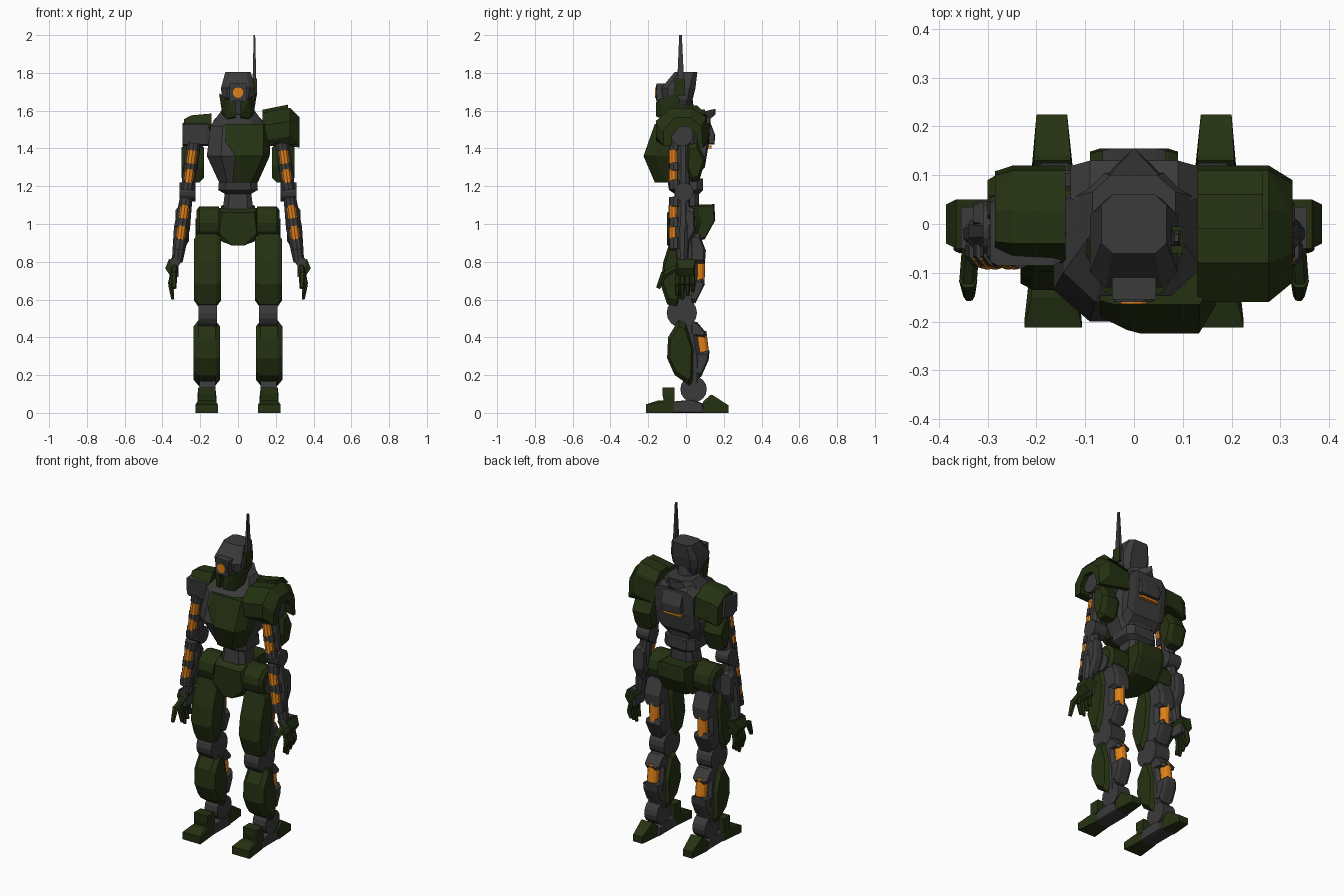
import bpy
import bmesh
import math
from mathutils import Vector

if "Cube" in bpy.data.objects:
    bpy.data.objects.remove(bpy.data.objects["Cube"], do_unlink=True)


def make_material(name, colour):
    material = bpy.data.materials.new(name)
    material.use_nodes = True
    material.diffuse_color = (*colour, 1)
    material.node_tree.nodes["Principled BSDF"].inputs["Base Color"].default_value = (*colour, 1)
    return material


GREY = make_material("dark grey", (.043, .043, .043))
GREEN = make_material("dark olive green", (.018, .031, .006))
ORANGE = make_material("orange", (.75, .22, .01))


def add_part(name, groups, material, mirror=False):
    """One object from one or more convex solids, given as point groups."""
    bm = bmesh.new()
    for points in groups:
        verts = [bm.verts.new(p) for p in points]
        result = bmesh.ops.convex_hull(bm, input=verts)
        spare = {v for v in result["geom_interior"] + result["geom_unused"]
                 if isinstance(v, bmesh.types.BMVert) and not v.link_faces}
        bmesh.ops.delete(bm, geom=list(spare), context="VERTS")
    bmesh.ops.dissolve_limit(bm, angle_limit=.02, verts=bm.verts[:], edges=bm.edges[:])
    bmesh.ops.recalc_face_normals(bm, faces=bm.faces[:])
    mesh = bpy.data.meshes.new(name)
    bm.to_mesh(mesh)
    bm.free()
    mesh.materials.append(material)
    part = bpy.data.objects.new(name, mesh)
    bpy.context.scene.collection.objects.link(part)
    if mirror:
        part.modifiers.new("mirror", "MIRROR")
    return part


def box(x0, x1, y0, y1, z0, z1):
    return [(x, y, z) for x in (x0, x1) for y in (y0, y1) for z in (z0, z1)]


def slab(profile, x0, x1, bevel=.025, inset=.75):
    """Side profile (y, z) extruded along x with chamfered sides."""
    cy = sum(p[0] for p in profile) / len(profile)
    cz = sum(p[1] for p in profile) / len(profile)
    points = []
    for x, k in ((x0, inset), (x0 + bevel, 1), (x1 - bevel, 1), (x1, inset)):
        points += [(x, cy + (y - cy) * k, cz + (z - cz) * k) for y, z in profile]
    return points


def tube(a, b, r0, r1=None, sides=12):
    a, b = Vector(a), Vector(b)
    turn = (b - a).to_track_quat("Z", "Y")
    points = []
    for centre, r in ((a, r0), (b, r1 or r0)):
        for i in range(sides):
            t = math.tau * i / sides
            points.append(centre + turn @ Vector((r * math.cos(t), r * math.sin(t), 0)))
    return points


def disc(x0, x1, y, z, r, sides=16):
    return tube((x0, y, z), (x1, y, z), r, sides=sides)


def loft(rows, cut=.35, cx=0):
    """Octagonal sections (z, half width, front y, back y) stacked into solids."""
    rings = []
    for z, w, f, b in rows:
        c, d = w * (1 - cut), (b - f) * cut * .5
        rings.append([(cx + s * x, y, z) for s in (-1, 1)
                      for x, y in ((c, f), (w, f + d), (w, b - d), (c, b))])
    return [rings[i] + rings[i + 1] for i in range(len(rings) - 1)]


def arch(outer, inner, x0, x1, rise=0, taper=0):
    """Curved plate between two side profiles, tilted upward along x."""
    groups = []
    for i in range(len(outer) - 1):
        quad = (outer[i], outer[i + 1], inner[i], inner[i + 1])
        groups.append([(x, y * k, z + lift) for y, z in quad
                       for x, k, lift in ((x0, 1, 0), (x0 + (x1 - x0) * .75, 1, rise),
                                          (x1, 1 - taper, rise - taper * .2))])
    return groups


# Head: helmet, face, eye, cheek guards and antenna
add_part("helmet", loft([(1.58, .045, -.1, 0), (1.66, .085, -.12, .035),
                         (1.72, .09, -.13, .05), (1.805, .067, -.06, .06)]), GREY)
add_part("visor", [box(-.045, .045, -.155, -.08, 1.65, 1.745)], GREY)
add_part("eye_ring", [tube((0, -.15, 1.695), (0, -.16, 1.695), .04)], GREY)
add_part("eye", [tube((0, -.15, 1.695), (0, -.164, 1.695), .028)], ORANGE)
add_part("cheek_guards", [[(.012, -.16, 1.57), (.012, -.16, 1.645), (.06, -.14, 1.66),
                           (.1, -.06, 1.69), (.095, -.03, 1.66), (.08, -.06, 1.56),
                           (.06, -.12, 1.555), (.012, -.09, 1.56)]], GREEN, True)
add_part("antenna_base", [box(.075, .1, -.06, -.005, 1.68, 1.77)], GREEN)
add_part("antenna", [box(.078, .096, -.045, -.012, 1.72, 1.79)
                     + box(.083, .091, -.036, -.022, 1.99, 2)], GREY)
add_part("neck", [tube((0, 0, 1.5), (0, -.02, 1.66), .055)], GREY)

# Torso: ribcage, lopsided breastplate, back frame and power pack
add_part("ribcage", loft([(1.22, .1, -.13, .06), (1.36, .165, -.2, .09),
                          (1.52, .145, -.16, .11), (1.605, .085, -.05, .1)], .45), GREY)
DEPTH = {1.53: -.165, 1.36: -.225, 1.22: -.165}


def plate(left, right):
    points = []
    for x, z in left:
        points += [(x, DEPTH[z] + .008, z), (x + .03, DEPTH[z], z), (x, -.08, z)]
    for x, z in right:
        points += [(x - .035, DEPTH[z], z), (x, DEPTH[z] + .06, z), (x, -.08, z)]
    return points


add_part("breastplate", [plate([(-.07, 1.53), (-.015, 1.36)], [(.17, 1.53), (.168, 1.36)])
                         + [(-.07, -.19, 1.44), (-.07, -.08, 1.44)],
                         plate([(-.015, 1.36), (-.03, 1.22)], [(.168, 1.36), (.105, 1.22)])], GREEN)
add_part("back_frame", [slab([(.04, 1.24), (.1, 1.3), (.12, 1.42), (.13, 1.56), (.04, 1.59)],
                             -.13, .13, .04)], GREY)
add_part("power_pack", [slab([(.08, 1.42), (.15, 1.42), (.155, 1.47), (.12, 1.56), (.08, 1.56)],
                             -.065, .065, .02, .9)], GREY)
add_part("back_fin", [[(-.07, .09, 1.52), (.07, .09, 1.52), (0, .155, 1.58), (0, .155, 1.61),
                       (-.08, .07, 1.59), (.08, .07, 1.59)]], GREY)
add_part("pack_glow", [box(-.06, .06, .1, .135, 1.4, 1.415)], ORANGE)
add_part("waist", loft([(1.05, .085, -.07, .07), (1.16, .07, -.06, .07),
                        (1.18, .105, -.09, .09), (1.24, .1, -.1, .09)]), GREY)

# Pelvis: centre block, rear block and round hip covers
add_part("pelvis", [[(s * x, y, z) for s in (-1, 1) for x, y, z in
                     ((.1, -.06, 1.085), (.085, -.1, 1.06), (.1, -.1, .95), (.09, -.08, .91),
                      (.03, -.1, .885), (.1, .06, 1.085), (.09, .06, .91))]], GREEN)
add_part("rear_skirt", [slab([(.02, 1.1), (.15, 1.105), (.155, 1.02), (.1, .92), (.02, .9)],
                             -.09, .09, .02, .9)], GREEN)
add_part("hip_covers", [disc(.1, .205, -.01, 1.005, .088, 12)
                        + disc(.2, .22, -.01, 1.005, .068, 12)], GREEN, True)
add_part("hip_joints", [disc(.05, .225, -.01, .98, .05)], GREY, True)

# Legs: frame behind, armour in front, exposed pistons at the back
LEG = .163
add_part("thigh_frame", loft([(.56, .04, -.05, .04), (.72, .05, -.06, .06),
                              (.96, .05, -.05, .06)], cx=LEG), GREY, True)
add_part("thigh_plates", [slab([(-.07, .955), (-.12, .8), (-.135, .68), (-.1, .575), (-.05, .56),
                                (-.01, .68), (.01, .85), (-.01, .95)], .09, .233, .025, .82)],
         GREEN, True)
add_part("thigh_pistons", [tube((LEG, .068, .68), (LEG, .072, .81), .03)], ORANGE, True)
add_part("thigh_shrouds", [slab([(.02, .59), (.05, .58), (.1, .68), (.09, .71), (.03, .7)],
                                .115, .21, .02),
                           slab([(.02, .79), (.1, .79), (.105, .86), (.07, .95), (.02, .95)],
                                .11, .215, .02)], GREY, True)
add_part("knee_joints", [disc(.11, .21, -.022, .53, .08)], GREY, True)
add_part("shin_frame", loft([(.1, .04, 0, .07), (.28, .05, -.04, .08),
                             (.47, .045, -.06, .05)], cx=LEG), GREY, True)
add_part("shin_plates", [slab([(-.04, .49), (-.095, .4), (-.1, .29), (-.06, .2), (.02, .145),
                               (.035, .17), (.04, .34), (.0, .47)], .095, .235, .025, .82)],
         GREEN, True)
add_part("calf_pistons", [tube((LEG, .09, .31), (LEG, .075, .43), .033)], ORANGE, True)
add_part("calf_shrouds", [slab([(.03, .2), (.08, .19), (.12, .28), (.125, .33), (.04, .32)],
                               .115, .21, .02),
                          slab([(.02, .49), (.06, .48), (.11, .42), (.1, .4), (.02, .41)],
                               .115, .21, .02)], GREY, True)

# Feet: ankle ball, sole, toe and heel
add_part("ankles", [disc(.12, .205, .04, .125, .07)], GREY, True)
add_part("soles", [slab([(-.09, 0), (.1, 0), (.09, .05), (.03, .07), (-.07, .06)],
                        .115, .21, .01, .9)], GREY, True)
add_part("toes", [box(.107, .225, -.212, -.2, 0, .045) + box(.12, .21, -.15, -.07, .05, .065)
                  + box(.12, .21, -.08, -.065, 0, .05),
                  box(.115, .215, -.115, -.06, .05, .09) + box(.12, .21, -.125, -.06, .1, .135)],
         GREEN, True)
add_part("heels", [box(.125, .21, .09, .11, 0, .06) + box(.13, .205, .13, .14, 0, .095)
                   + box(.137, .2, .215, .225, 0, .04)], GREEN, True)

# Shoulders: joint discs, wide left pad, narrow right pad
add_part("shoulder_joints", [disc(.12, .295, -.02, 1.47, .058)], GREY, True)
OUTER = [(-.16, 1.44), (-.16, 1.52), (-.08, 1.59), (.03, 1.59), (.11, 1.54), (.12, 1.43)]
INNER = [(-.1, 1.44), (-.1, 1.49), (-.05, 1.54), (.02, 1.54), (.07, 1.5), (.09, 1.43)]
add_part("left_shoulder_pad", arch(OUTER, INNER, .13, .325, .025, .25), GREEN)
add_part("left_pad_flap", [[(x, y, z + (x - .13) * .2) for x in (.13, .265)
                            for y, z in ((-.01, 1.57), (-.01, 1.605), (.06, 1.6), (.11, 1.55))]],
         GREEN)
add_part("right_shoulder_pad", arch([(y * .5 if y < 0 else y, z - .005) for y, z in OUTER[1:]],
                                    [(y * .5, z) for y, z in INNER[1:]], -.14, -.285, -.01, .1),
         GREEN)
add_part("right_shoulder_block", [slab([(-.075, 1.42), (-.085, 1.53), (.05, 1.54), (.06, 1.42)],
                                       -.295, -.15, .015, .9)], GREY)


# Arms: tapered core with a stack of pistons along the front
def arm(y, z):
    return (.235 + (1.42 - z) * .14, y, z)


def segment(y, top, bottom, r0, r1=None):
    return tube(arm(y, top), arm(y, bottom), r0, r1, 10)


add_part("arm_cores", [segment(-.015, 1.46, 1.19, .042, .036),
                       segment(-.015, 1.15, .98, .034, .045),
                       segment(-.02, .98, .8, .045, .03)], GREY, True)
add_part("arm_pistons", [segment(-.066, z, z - .07, .027)
                         for z in (1.39, 1.29, 1.1, .99)], ORANGE, True)
add_part("arm_collars", [segment(-.055, z, z - h, .036) for z, h in
                         ((1.43, .04), (1.32, .04), (1.23, .05), (1.14, .05),
                          (1.03, .05), (.925, .06))], GREY, True)
add_part("elbow_joints", [disc(.225, .31, -.01, 1.17, .05)], GREY, True)
add_part("upper_arm_shields", [slab([(.01, 1.42), (.06, 1.43), (.105, 1.34), (.07, 1.23),
                                     (.03, 1.22), (0, 1.3)], .18, .3, .025)], GREEN, True)
add_part("forearm_guards", [slab([(.0, 1.1), (.045, 1.08), (.05, .96), (.01, .88), (-.02, .95)],
                                 .26, .33, .02)], GREY, True)

# Hands: cuff, palm, outer guard, fingers and thumb
add_part("palms", [box(.315, .355, -.05, .035, .72, .82)], GREY, True)
add_part("hand_guards", [[(.3, -.05, .8), (.3, .05, .8), (.365, -.05, .815), (.365, .05, .815),
                          (.385, -.04, .765), (.385, .04, .765), (.355, -.05, .72),
                          (.355, .04, .72)]], GREEN, True)
fingers = []
for i in range(4):
    y = -.042 + i * .025
    tip = .6 + abs(i - 1) * .02
    fingers += [tube((.345, y, .74), (.358, y * 1.1, .68), .014, sides=6),
                tube((.358, y * 1.1, .68), (.345, y * 1.1, tip), .014, .009, 6)]
add_part("fingers", fingers, GREEN, True)
add_part("thumbs", [tube((.335, -.05, .77), (.34, -.115, .73), .018, sides=6),
                    tube((.34, -.115, .74), (.338, -.148, .66), .019, .012, 6)], GREEN, True)
